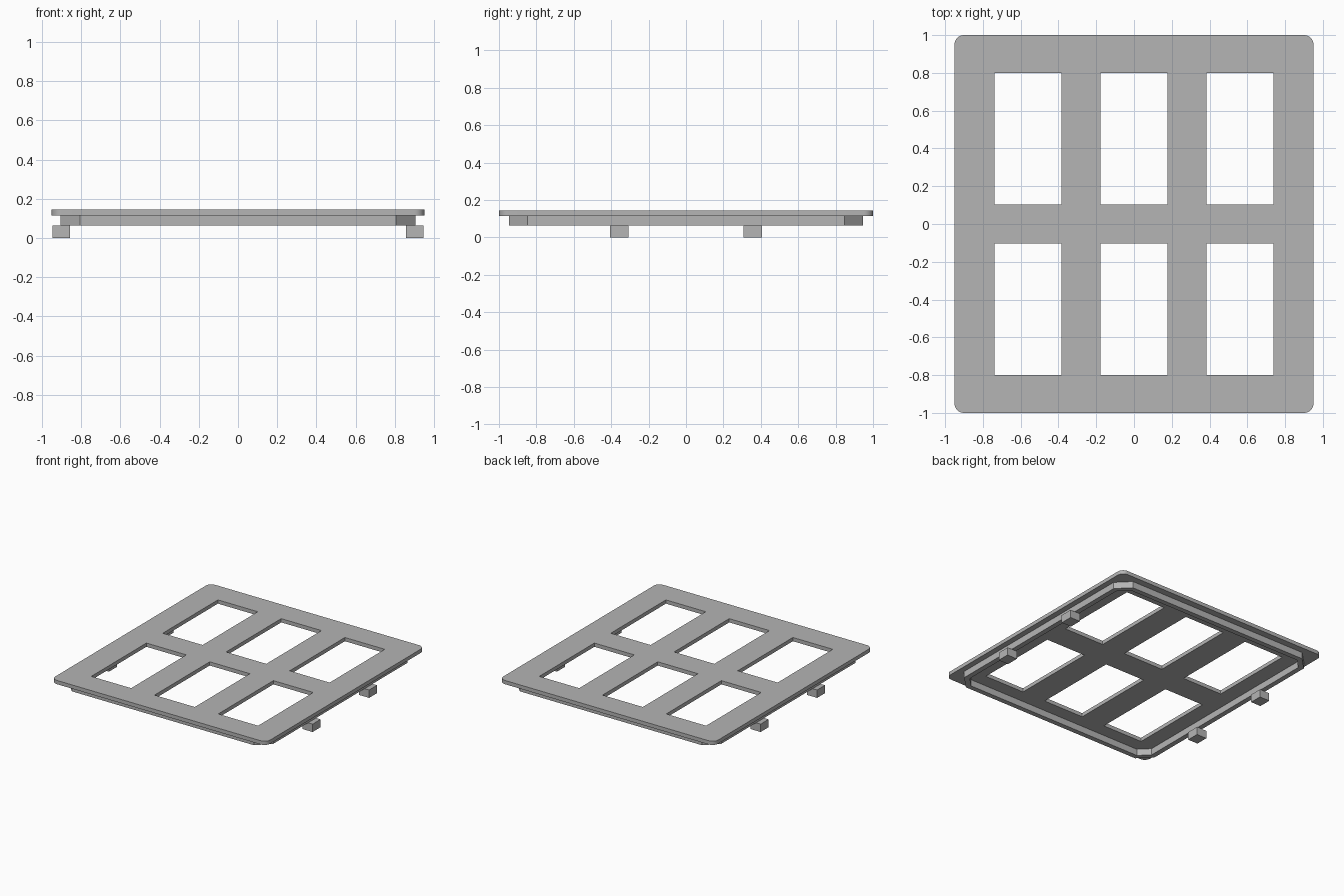
import bpy, bmesh

cube = bpy.data.objects.get("Cube")
if cube:
    bpy.data.objects.remove(cube, do_unlink=True)

grey = bpy.data.materials.new("mid_grey")
grey.use_nodes = True
colour = (0.46, 0.46, 0.46, 1)
grey.diffuse_color = colour
grey.node_tree.nodes["Principled BSDF"].inputs["Base Color"].default_value = colour

RIM_Z, PLATE_Z, TOP_Z = 0.063, 0.115, 0.145


def finish(bm, name):
    bmesh.ops.recalc_face_normals(bm, faces=bm.faces)
    mesh = bpy.data.meshes.new(name)
    bm.to_mesh(mesh)
    bm.free()
    obj = bpy.data.objects.new(name, mesh)
    bpy.context.collection.objects.link(obj)
    mesh.materials.append(grey)
    return obj


def extrude_up(bm, height):
    result = bmesh.ops.extrude_face_region(bm, geom=bm.faces[:])
    verts = [v for v in result["geom"] if isinstance(v, bmesh.types.BMVert)]
    bmesh.ops.translate(bm, verts=verts, vec=(0, 0, height))


# Window plate: a grid of cells with the window cells left open
xs = [-0.95, -0.738, -0.385, -0.178, 0.178, 0.385, 0.738, 0.95]
ys = [-1, -0.8, -0.103, 0.103, 0.8, 1]
bm = bmesh.new()
grid = [[bm.verts.new((x, y, PLATE_Z)) for y in ys] for x in xs]
for i in range(len(xs) - 1):
    for j in range(len(ys) - 1):
        if not (i % 2 and j % 2):
            bm.faces.new((grid[i][j], grid[i + 1][j],
                          grid[i + 1][j + 1], grid[i][j + 1]))
extrude_up(bm, TOP_Z - PLATE_Z)

# Rounded outer corners
corners = [e for e in bm.edges
           if all(abs(v.co.x) > 0.94 and abs(v.co.y) > 0.99 for v in e.verts)]
bmesh.ops.bevel(bm, geom=corners, offset=0.05, segments=8,
                profile=0.5, affect='EDGES')
plate = finish(bm, "window_plate")
bpy.context.view_layer.objects.active = plate
plate.select_set(True)
bpy.ops.object.shade_smooth_by_angle()
plate.select_set(False)


# Locating rim: an octagonal wall under the plate
def octagon(bm, hx, hy, cut):
    points = [(hx, -hy + cut), (hx, hy - cut), (hx - cut, hy), (-hx + cut, hy),
              (-hx, hy - cut), (-hx, -hy + cut), (-hx + cut, -hy), (hx - cut, -hy)]
    return [bm.verts.new((x, y, RIM_Z)) for x, y in points]


wall = 0.04
bm = bmesh.new()
outer = octagon(bm, 0.905, 0.947, 0.1)
inner = octagon(bm, 0.905 - wall, 0.947 - wall, 0.1 - 0.586 * wall)
for k in range(8):
    n = (k + 1) % 8
    bm.faces.new((outer[k], outer[n], inner[n], inner[k]))
extrude_up(bm, PLATE_Z - RIM_Z)
finish(bm, "locating_rim")

# Clips: two blocks under each side of the rim
for side, sx in (("left", 1), ("right", -1)):
    for end, sy in (("front", -1), ("back", 1)):
        bm = bmesh.new()
        bmesh.ops.create_cube(bm, size=1)
        bmesh.ops.scale(bm, vec=(0.088, 0.1, RIM_Z), verts=bm.verts)
        bmesh.ops.translate(bm, vec=(sx * 0.901, sy * 0.357, RIM_Z / 2), verts=bm.verts)
        finish(bm, f"{end}_{side}_clip")
